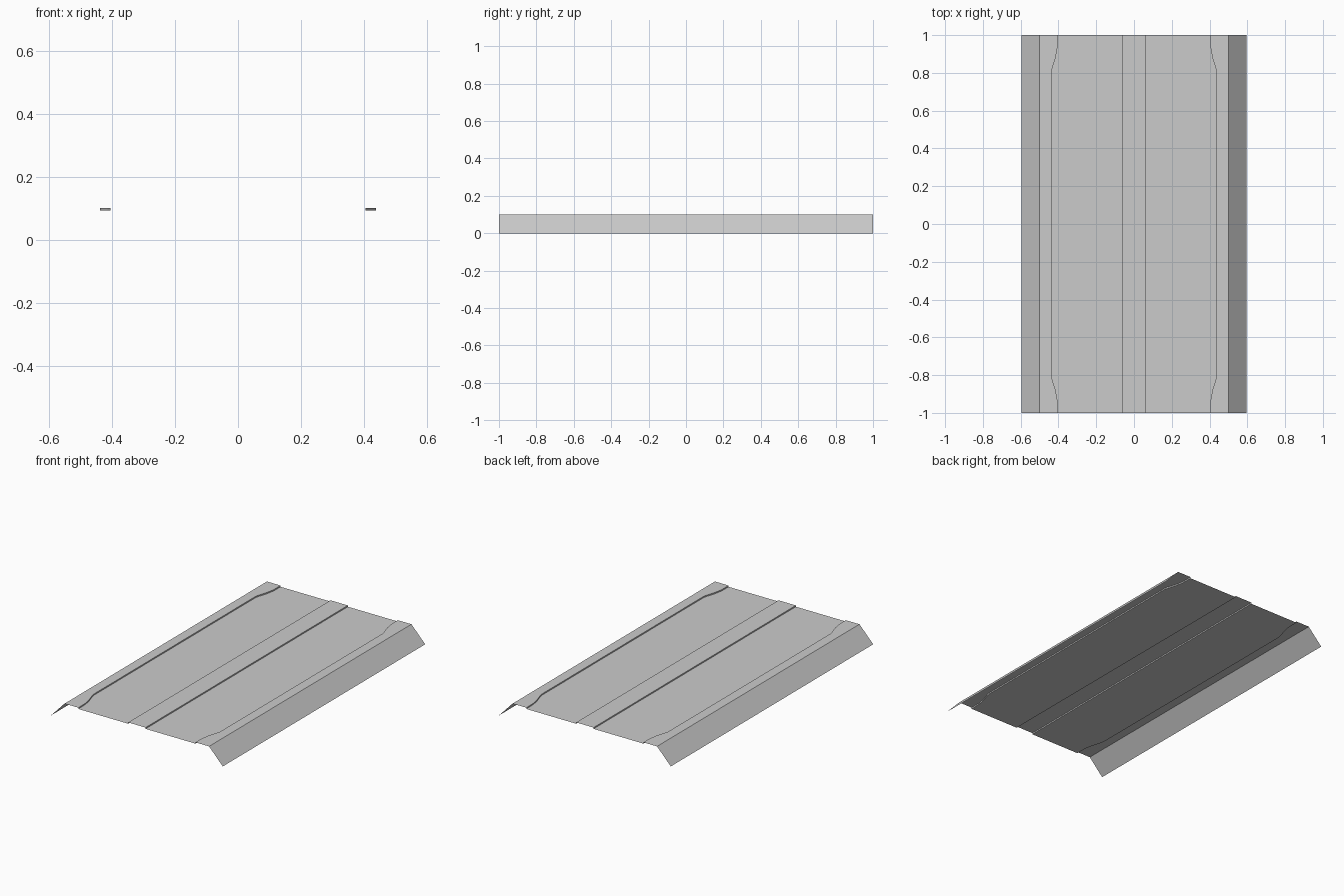
import bpy, bmesh

if "Cube" in bpy.data.objects:
    bpy.data.objects.remove(bpy.data.objects["Cube"])

TOP, LOW = 0.1, 0.092          # raised ribs and recessed panel heights

# Edge of the recess along the length: (y, x); pinched in at both ends
pinch = [(0.8, 0.438), (0.82, 0.434), (0.88, 0.415), (0.93, 0.406), (1.0, 0.405)]
recess_edge = [(-y, x) for y, x in reversed(pinch)] + pinch


def section(y, xr):
    """Half cross-section from the centre line out to the flange lip."""
    return [(0, y, TOP), (0.06, y, TOP), (0.06, y, LOW), (xr, y, LOW),
            (xr, y, TOP), (0.5, y, TOP), (0.595, y, 0)]


# Right half of the folded sheet: lofted sections with vertical steps
bm = bmesh.new()
rows = [[bm.verts.new(p) for p in section(y, x)] for y, x in recess_edge]
for a, b in zip(rows, rows[1:]):
    for i in range(len(a) - 1):
        bm.faces.new((a[i], a[i + 1], b[i + 1], b[i]))
mesh = bpy.data.meshes.new("folded_sheet")
bm.to_mesh(mesh)
bm.free()
sheet = bpy.data.objects.new("folded_sheet", mesh)
bpy.context.collection.objects.link(sheet)

# Left half
mirror = sheet.modifiers.new("mirror", 'MIRROR')
mirror.use_axis[0] = True
mirror.use_clip = True
